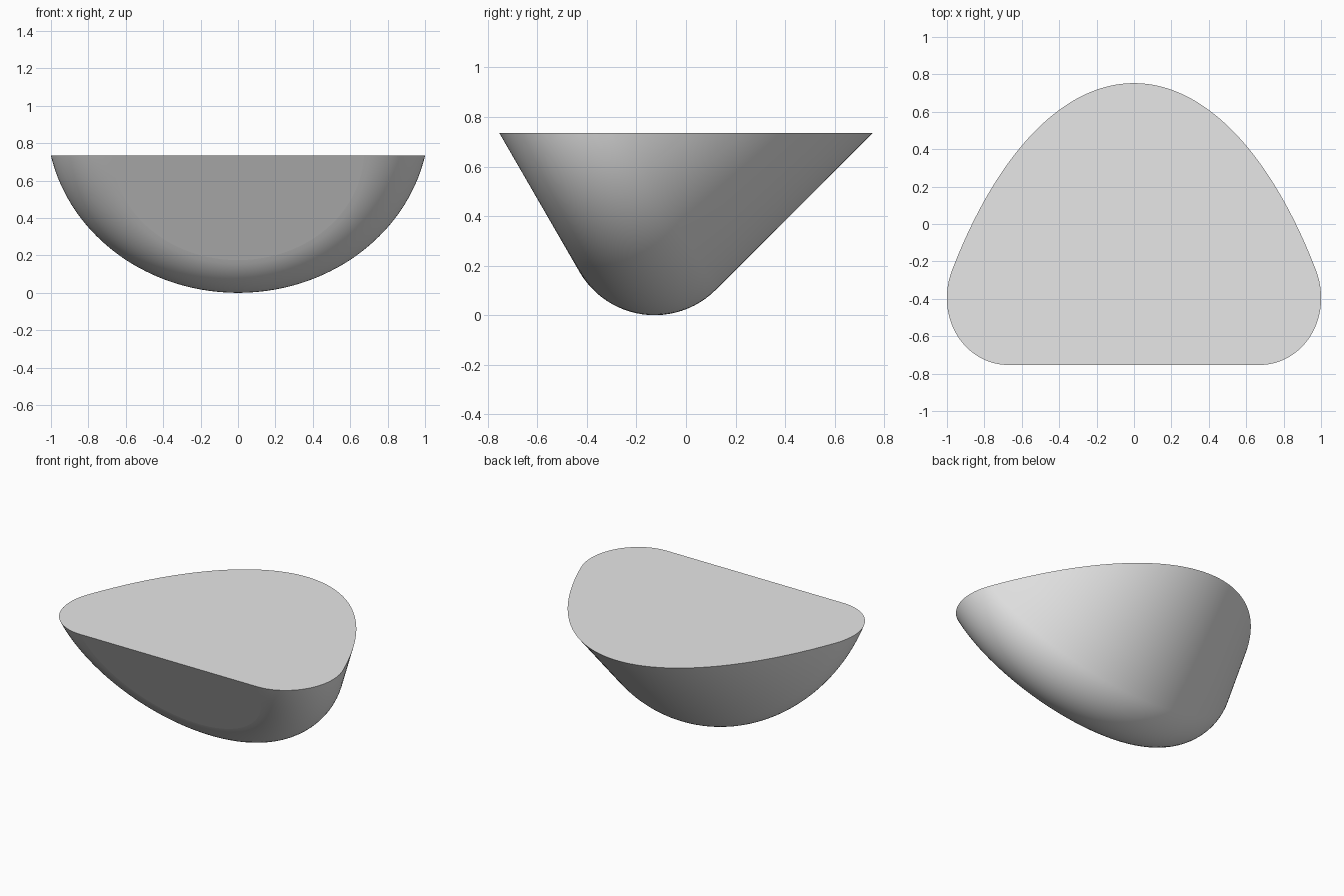
import bpy, bmesh, math
from mathutils import Vector

default = bpy.data.objects.get("Cube")
if default:
    bpy.data.objects.remove(default, do_unlink=True)

TOP = 0.735           # height of the flat lid
FLAT = 0.674          # radius of the flat front disc
ROUND = 0.35          # radius of the rounded rim
TAPER = math.radians(15)
STEPS = 24
SIDES = 192

# Tilted axis of the round body, from the front disc towards the back
axis = Vector((0, math.cos(math.radians(30)), math.sin(math.radians(30))))
down = Vector((0, axis.z, -axis.y))
centre = Vector((0, -0.127, ROUND)) - down * FLAT

# Profile as (distance along the axis, radius): disc, rounded rim, cone
profile = [(-ROUND, 0)]
for i in range(STEPS + 1):
    a = -math.pi / 2 + (math.pi / 2 + TAPER) * i / STEPS
    profile.append((ROUND * math.sin(a), FLAT + ROUND * math.cos(a)))
s, r = profile[-1]
for i in range(1, 7):
    d = 0.2 * i
    profile.append((s + d, r - d * math.tan(TAPER)))

# Spin the profile, then slice the body level to leave the lid
bm = bmesh.new()
verts = [bm.verts.new(centre + axis * p + down * q) for p, q in profile]
edges = [bm.edges.new(pair) for pair in zip(verts, verts[1:])]
bmesh.ops.spin(bm, geom=verts + edges, cent=centre, axis=axis,
               angle=2 * math.pi, steps=SIDES, use_duplicate=False)
bmesh.ops.remove_doubles(bm, verts=bm.verts, dist=0.0001)
cut = bmesh.ops.bisect_plane(bm, geom=bm.verts[:] + bm.edges[:] + bm.faces[:],
                             dist=0.00001, plane_co=(0, 0, TOP),
                             plane_no=(0, 0, 1), clear_outer=True)
rim = [e for e in bm.edges if e.is_boundary]
bmesh.ops.contextual_create(bm, geom=rim)
bmesh.ops.recalc_face_normals(bm, faces=bm.faces)

mesh = bpy.data.meshes.new("rounded_body")
bm.to_mesh(mesh)
bm.free()
body = bpy.data.objects.new("rounded_body", mesh)
bpy.context.collection.objects.link(body)

# Plain grey
grey = bpy.data.materials.new("light_grey")
grey.use_nodes = True
grey.diffuse_color = (0.8, 0.8, 0.8, 1)
grey.node_tree.nodes["Principled BSDF"].inputs["Base Color"].default_value = (0.8, 0.8, 0.8, 1)
mesh.materials.append(grey)

# Smooth sides, with the lid and the front disc kept flat
bpy.ops.object.select_all(action='DESELECT')
body.select_set(True)
bpy.context.view_layer.objects.active = body
bpy.ops.object.shade_smooth_by_angle(angle=math.radians(30))
for face in mesh.polygons:
    if face.normal.z > 0.99 or face.normal.dot(axis) < -0.9999:
        face.use_smooth = False
